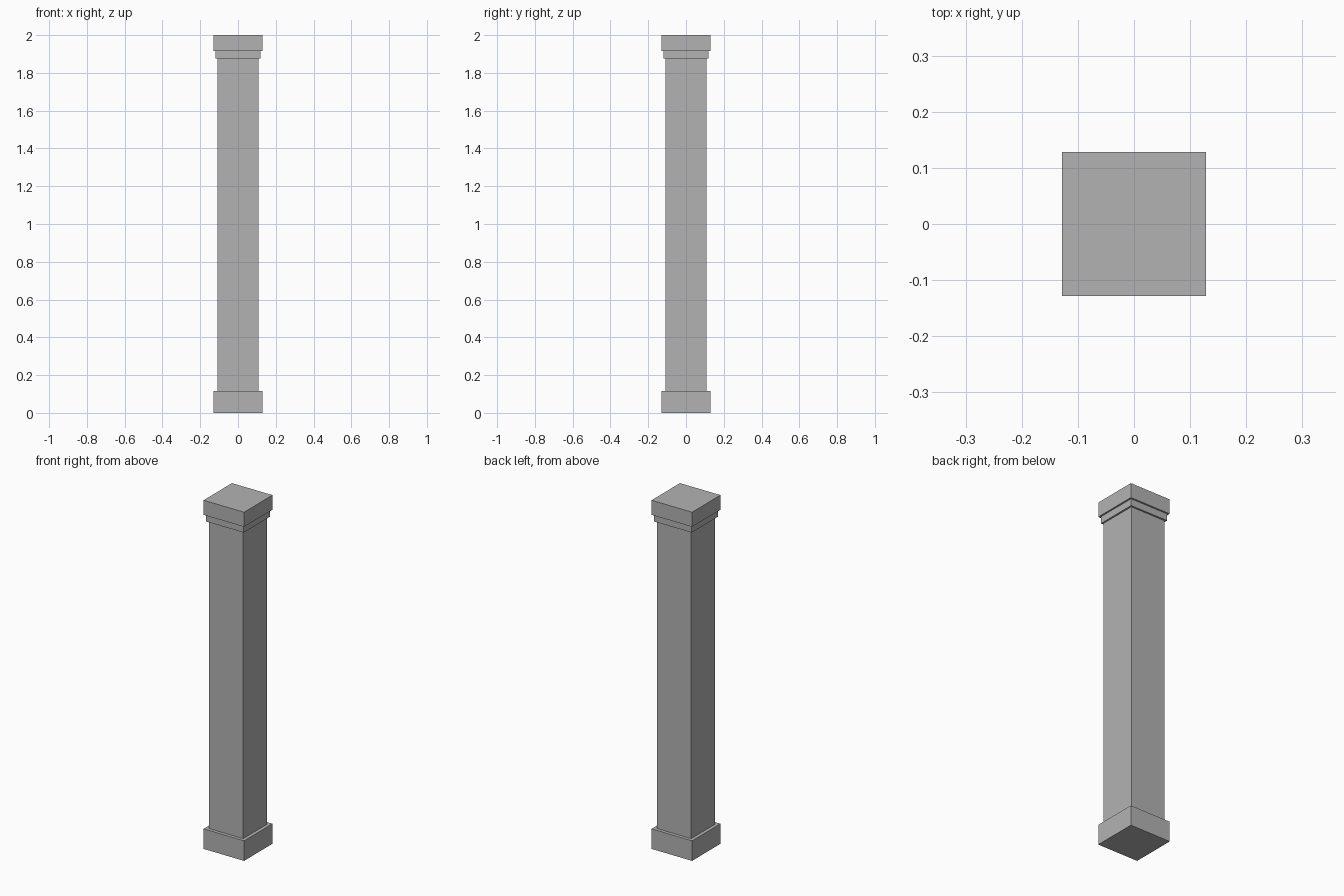
import bpy, bmesh

if "Cube" in bpy.data.objects:
    bpy.data.objects.remove(bpy.data.objects["Cube"])

stone = bpy.data.materials.new("grey_stone")
stone.diffuse_color = (0.45, 0.45, 0.45, 1)
stone.use_nodes = True
stone.node_tree.nodes["Principled BSDF"].inputs["Base Color"].default_value = stone.diffuse_color


def block(name, half, z0, z1, open_ends=False):
    """Square block between two heights; open_ends drops faces hidden in the joints."""
    bm = bmesh.new()
    bmesh.ops.create_cube(bm, size=1)
    for v in bm.verts:
        v.co.x *= 2 * half
        v.co.y *= 2 * half
        v.co.z = z1 if v.co.z > 0 else z0
    if open_ends:
        bm.normal_update()
        ends = [f for f in bm.faces if abs(f.normal.z) > 0.5]
        bmesh.ops.delete(bm, geom=ends, context='FACES_ONLY')
    mesh = bpy.data.meshes.new(name)
    bm.to_mesh(mesh)
    bm.free()
    mesh.materials.append(stone)
    obj = bpy.data.objects.new(name, mesh)
    bpy.context.collection.objects.link(obj)
    return obj


# plinth, plain shaft, neck moulding and capital
block("base", 0.1285, 0.0, 0.115)
block("shaft", 0.109, 0.115, 1.877, open_ends=True)
block("neck_moulding", 0.119, 1.877, 1.916)
block("capital", 0.1285, 1.916, 2.0)
